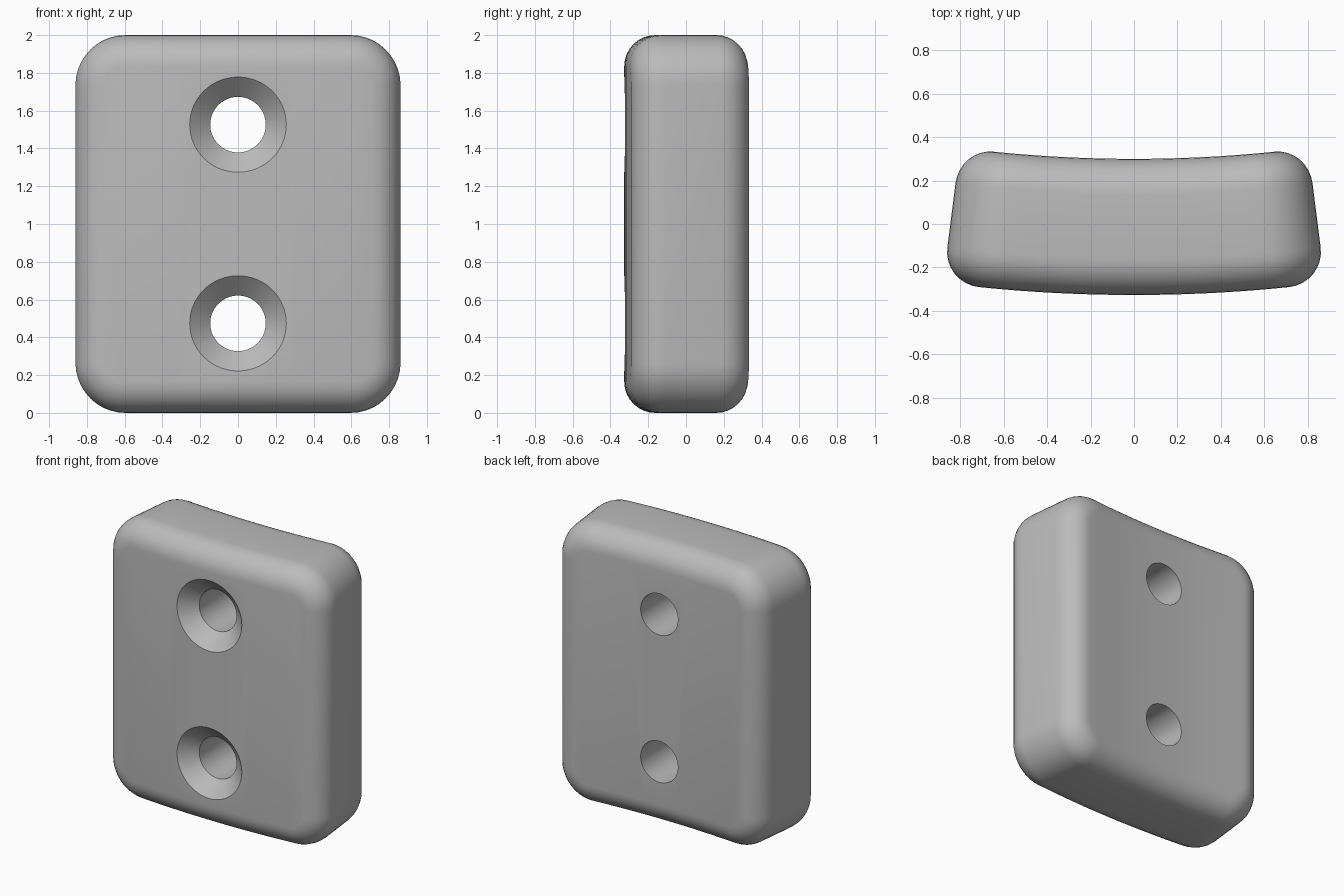
import bpy, bmesh
from math import sin, cos, pi
from mathutils import Matrix

old = bpy.data.objects.get("Cube")
if old:
    bpy.data.objects.remove(old)

HALF_W, HALF_H = 0.862, 1.0      # half size of the plate before bending
FRONT_Y, DEPTH = -0.327, 0.627   # front face and thickness
CORNER, FILLET = 0.265, 0.165    # outline corner and edge rounding
RADIUS = 7.0                     # bend radius of the front face
HOLE_R, SINK_R, SINK_DEPTH = 0.147, 0.252, 0.1

grey = bpy.data.materials.new("plain grey")
grey.use_nodes = True
colour = (0.5, 0.5, 0.5, 1)
grey.diffuse_color = colour
grey.node_tree.nodes["Principled BSDF"].inputs["Base Color"].default_value = colour


def make_object(name, bm):
    bmesh.ops.recalc_face_normals(bm, faces=bm.faces)
    mesh = bpy.data.meshes.new(name)
    bm.to_mesh(mesh)
    bm.free()
    mesh.materials.append(grey)
    obj = bpy.data.objects.new(name, mesh)
    bpy.context.collection.objects.link(obj)
    return obj


def half_outline(inset, steps=10, spans=16):
    """Upper half of the rounded rectangle, left to right."""
    r = CORNER - inset
    cx, cz = HALF_W - CORNER, HALF_H - CORNER
    arc = [(cx + r * sin(pi / 2 * i / steps), cz + r * cos(pi / 2 * i / steps))
           for i in range(steps + 1)]
    flat = [(-cx + 2 * cx * i / spans, cz + r) for i in range(1, spans)]
    return [(-x, z) for x, z in reversed(arc)] + flat + arc


def bend(x, depth, z):
    """Wrap a flat point around an upright cylinder behind the plate."""
    a, r = x / (RADIUS - FILLET), RADIUS - depth
    return r * sin(a), FRONT_Y + RADIUS - r * cos(a), z + HALF_H


# Curved plate: stacked rings from front to back with rounded edges
quarter = [(FILLET * (1 - sin(pi / 2 * i / 8)), FILLET * (1 - cos(pi / 2 * i / 8)))
           for i in range(9)]
layers = quarter + [(inset, DEPTH - d) for inset, d in reversed(quarter)]
bm = bmesh.new()
rings = []
for inset, depth in layers:
    top = half_outline(inset)
    loop = top + [(x, -z) for x, z in reversed(top)]
    rings.append([bm.verts.new(bend(x, depth, z)) for x, z in loop])
n = len(rings[0])
for a, b in zip(rings, rings[1:]):
    for i in range(n):
        j = (i + 1) % n
        bm.faces.new((a[i], a[j], b[j], b[i]))
# Front and back faces as upright strips that follow the bend
for ring in (rings[0], rings[-1]):
    for i in range(n // 2 - 1):
        bm.faces.new((ring[i], ring[i + 1], ring[n - 2 - i], ring[n - 1 - i]))
plate = make_object("curved_plate", bm)


def hole_cutter(z):
    """Through hole with a countersink at the front, as one turned solid."""
    slope = (SINK_R - HOLE_R) / SINK_DEPTH
    profile = [(SINK_R + 0.05 * slope, FRONT_Y - 0.05),
               (HOLE_R, FRONT_Y + SINK_DEPTH), (HOLE_R, 0.5)]
    cutter = bmesh.new()
    count = 64
    loops = []
    for k, (r, y) in enumerate(profile):
        stretch = 1.045 if k == 0 else 1
        loops.append([cutter.verts.new((r * stretch * cos(2 * pi * i / count), y,
                                        z + r * sin(2 * pi * i / count)))
                      for i in range(count)])
    for a, b in zip(loops, loops[1:]):
        for i in range(count):
            j = (i + 1) % count
            cutter.faces.new((a[i], a[j], b[j], b[i]))
    cutter.faces.new(loops[0])
    cutter.faces.new(loops[-1])
    return make_object("screw_hole_cutter", cutter)


# Two countersunk screw holes
bpy.context.view_layer.objects.active = plate
for z in (HALF_H - 0.526, HALF_H + 0.526):
    cutter = hole_cutter(z)
    cutter.hide_render = True
    mod = plate.modifiers.new("screw_hole", "BOOLEAN")
    mod.operation = "DIFFERENCE"
    mod.solver = "EXACT"
    mod.object = cutter
    bpy.ops.object.modifier_apply(modifier=mod.name)
    bpy.data.objects.remove(cutter)

bpy.ops.object.select_all(action="DESELECT")
plate.select_set(True)
bpy.ops.object.shade_smooth_by_angle(angle=pi / 7)
